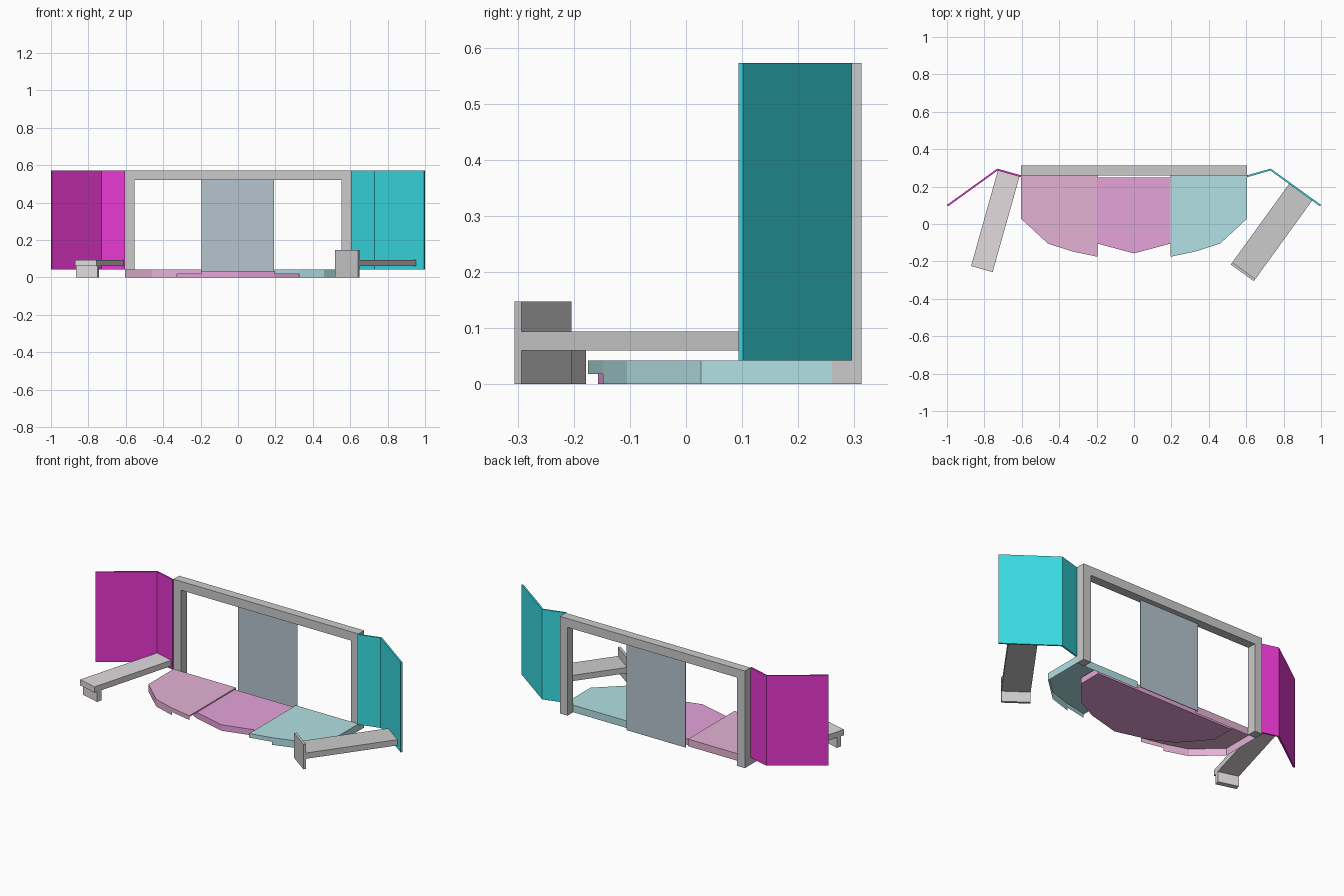
import bpy, bmesh
from mathutils import Vector

if "Cube" in bpy.data.objects:
    bpy.data.objects.remove(bpy.data.objects["Cube"])


def colour(name, rgb):
    m = bpy.data.materials.new(name)
    m.diffuse_color = (*rgb, 1)
    m.use_nodes = True
    m.node_tree.nodes["Principled BSDF"].inputs["Base Color"].default_value = m.diffuse_color
    return m


magenta = colour("magenta", (0.80, 0.04, 0.63))
cyan = colour("cyan", (0.04, 0.71, 0.76))
orchid = colour("orchid", (0.78, 0.37, 0.70))
pink = colour("pink", (0.78, 0.45, 0.66))
pale_cyan = colour("pale_cyan", (0.45, 0.75, 0.78))
slate = colour("slate", (0.46, 0.56, 0.62))
rosy_grey = colour("rosy_grey", (0.76, 0.71, 0.74))


def add_object(name, bm, mat=None):
    bmesh.ops.recalc_face_normals(bm, faces=bm.faces)
    me = bpy.data.meshes.new(name)
    bm.to_mesh(me)
    bm.free()
    ob = bpy.data.objects.new(name, me)
    bpy.context.collection.objects.link(ob)
    if mat:
        me.materials.append(mat)
    return ob


def prism(name, pts, z0, z1, mat=None, axis="z"):
    """Extrude an outline: xy outline along z, or xz outline along y."""
    bm = bmesh.new()
    place = (lambda p, h: (p[0], p[1], h)) if axis == "z" else (lambda p, h: (p[0], h, p[1]))
    lo = [bm.verts.new(place(p, z0)) for p in pts]
    hi = [bm.verts.new(place(p, z1)) for p in pts]
    bm.faces.new(lo)
    bm.faces.new(hi)
    n = len(pts)
    for i in range(n):
        j = (i + 1) % n
        bm.faces.new((lo[i], lo[j], hi[j], hi[i]))
    return add_object(name, bm, mat)


def mirror(pts, side):
    return [(side * x, y) for x, y in pts]


# Back frame: two posts and a top beam in one outline
W = 0.603
prism("back_frame", [(-W, 0), (-W, 0.572), (W, 0.572), (W, 0), (W - 0.05, 0),
                     (W - 0.05, 0.52), (-W + 0.05, 0.52), (-W + 0.05, 0)],
      0.26, 0.313, axis="y")

# Hanging centre panel
prism("centre_panel", [(-0.195, 0), (0.192, 0), (0.192, 0.52), (-0.195, 0.52)],
      0.278, 0.282, slate, axis="y")

# Base deck running under both side decks
half = [(0, -0.157), (0.195, -0.105), (0.32, -0.04), (0.45, 0.11), (0.45, 0.248)]
prism("base_deck", half + [(-x, y) for x, y in reversed(half[1:])], 0, 0.035, orchid)


# Side decks: open-bottomed shells, front skirt notched next to the middle
def side_deck(name, side, mat):
    outline = mirror([(0.195, -0.175), (0.325, -0.148), (0.46, -0.105),
                      (W, 0.027), (W, 0.26), (0.195, 0.26)], side)
    skirt_z = [0.018, 0, 0, 0, 0, 0.035]   # lower edge of each wall
    top_z = 0.042
    bm = bmesh.new()
    top = [bm.verts.new((*p, top_z)) for p in outline]
    bm.faces.new(top)
    for i, z in enumerate(skirt_z):
        j = (i + 1) % len(top)
        bm.faces.new((top[i], top[j], bm.verts.new((*outline[j], z)),
                      bm.verts.new((*outline[i], z))))
    ob = add_object(name, bm, mat)
    return ob


side_deck("right_deck", 1, pale_cyan)
side_deck("left_deck", -1, pink)

# Folded wing screens
wing = [(W, 0.250), (0.729, 0.286), (0.995, 0.094), (1.0, 0.102), (0.731, 0.296), (W, 0.260)]
prism("right_wing", mirror(wing, 1), 0.042, 0.572, cyan)
prism("left_wing", mirror(wing, -1), 0.042, 0.572, magenta)


# Bar laid along a line from the free end to the hinge end
def bar(name, end, hinge, width, t0, t1, z0, z1, mat=None):
    a, b = Vector(end), Vector(hinge)
    d = (b - a).normalized()
    n = Vector((-d.y, d.x)) * width / 2
    p, q = a + d * t0, a + d * (t1 if t1 else (b - a).length)
    return prism(name, [p - n, q - n, q + n, p + n], z0, z1, mat)


# Left ramp arm with a foot below its free end
le, lh = (-0.8135, -0.241), (-0.670, 0.27)
bar("left_arm", le, lh, 0.12, 0, None, 0.06, 0.094, rosy_grey)
bar("left_arm_foot", le, lh, 0.12, 0.018, 0.048, 0, 0.06, rosy_grey)

# Right ramp arm with an upright end plate
re, rh = (0.579, -0.261), (0.891, 0.17)
bar("right_arm", re, rh, 0.152, 0.015, None, 0.06, 0.094)
bar("right_arm_plate", re, rh, 0.152, 0, 0.015, 0, 0.147)
